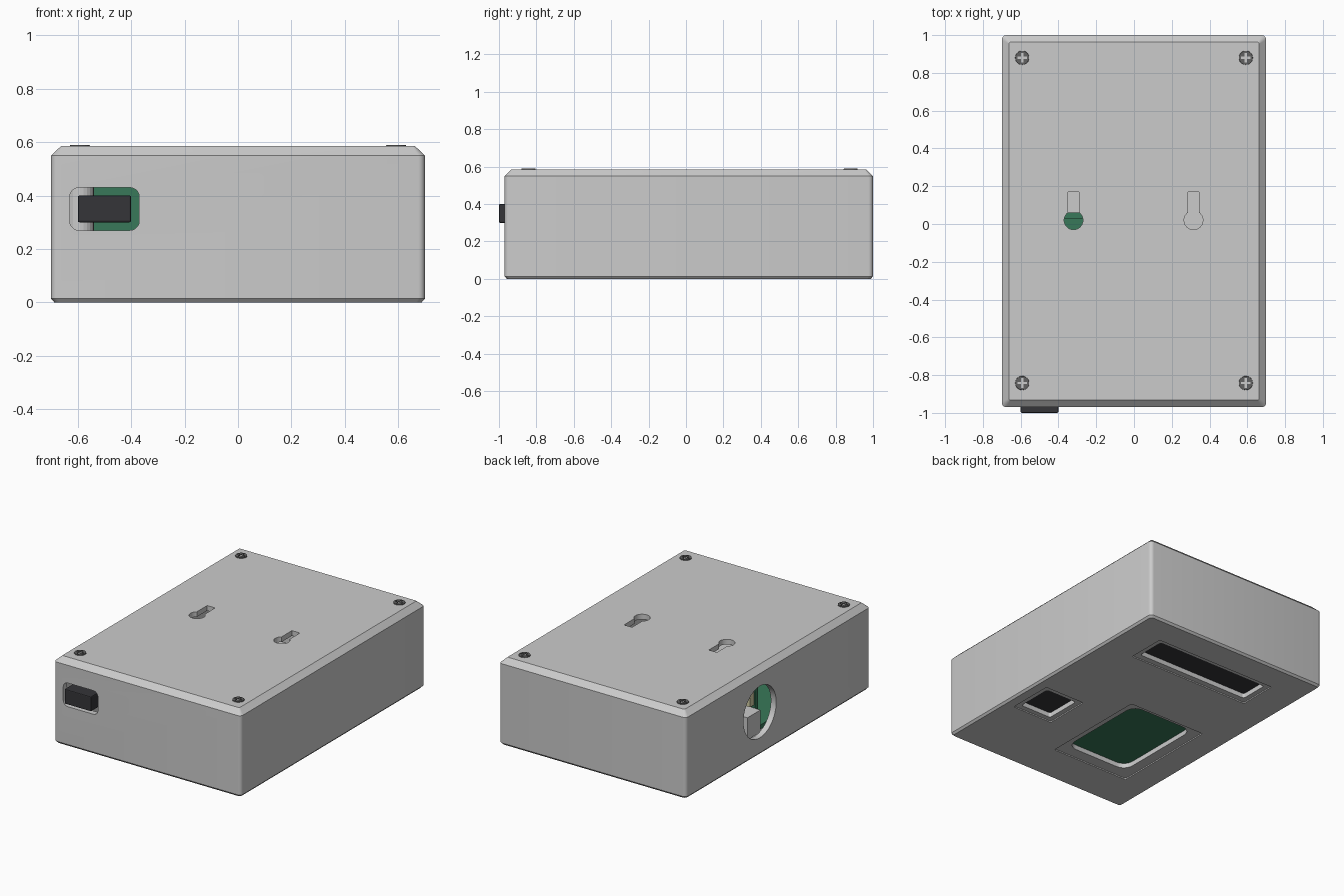
import bpy, bmesh, math
from mathutils import Matrix

if "Cube" in bpy.data.objects:
    bpy.data.objects.remove(bpy.data.objects["Cube"])


def material(name, rgb):
    m = bpy.data.materials.new(name)
    m.diffuse_color = (*rgb, 1)
    m.use_nodes = True
    m.node_tree.nodes["Principled BSDF"].inputs["Base Color"].default_value = m.diffuse_color
    return m


GREEN = material("board_green", (0.04, 0.19, 0.10))
BLACK = material("dark_plastic", (0.035, 0.035, 0.04))
CREAM = material("cream_plastic", (0.65, 0.62, 0.38))
STEEL = material("dark_steel", (0.12, 0.12, 0.12))


def finish(name, bm, mat=None):
    bmesh.ops.recalc_face_normals(bm, faces=bm.faces)
    me = bpy.data.meshes.new(name)
    bm.to_mesh(me)
    bm.free()
    ob = bpy.data.objects.new(name, me)
    bpy.context.collection.objects.link(ob)
    if mat:
        me.materials.append(mat)
    return ob


def rounded_rect(x0, x1, y0, y1, r, seg=5):
    pts = []
    corners = [(x1 - r, y1 - r), (x0 + r, y1 - r), (x0 + r, y0 + r), (x1 - r, y0 + r)]
    for k, (cx, cy) in enumerate(corners):
        for i in range(seg + 1):
            a = math.radians(90 * (k + i / seg))
            pts.append((cx + r * math.cos(a), cy + r * math.sin(a)))
    return pts


def loft(name, rect, rings, mat=None, matrix=None):
    """Stack rounded rectangles; each ring is (inset, radius, z)."""
    bm = bmesh.new()
    x0, x1, y0, y1 = rect
    loops = []
    for d, r, z in rings:
        pts = rounded_rect(x0 + d, x1 - d, y0 + d, y1 - d, r)
        loops.append([bm.verts.new((x, y, z)) for x, y in pts])
    for a, b in zip(loops, loops[1:]):
        for i in range(len(a)):
            j = (i + 1) % len(a)
            bm.faces.new((a[i], a[j], b[j], b[i]))
    bm.faces.new(loops[0])
    bm.faces.new(loops[-1])
    if matrix:
        bm.transform(matrix)
    return finish(name, bm, mat)


def box(name, x0, x1, y0, y1, z0, z1, mat=None, bevel=0.0):
    bm = bmesh.new()
    bmesh.ops.create_cube(bm, size=1)
    for v in bm.verts:
        v.co = ((x0 + x1) / 2 + v.co.x * (x1 - x0),
                (y0 + y1) / 2 + v.co.y * (y1 - y0),
                (z0 + z1) / 2 + v.co.z * (z1 - z0))
    if bevel:
        bmesh.ops.bevel(bm, geom=bm.edges[:], offset=bevel, segments=2,
                        profile=0.5, affect='EDGES')
    return finish(name, bm, mat)


def cylinder(name, x, y, z0, z1, r, mat=None, top=None, seg=24):
    bm = bmesh.new()
    bmesh.ops.create_cone(bm, cap_ends=True, segments=seg, radius1=r,
                          radius2=r if top is None else top, depth=z1 - z0)
    bm.transform(Matrix.Translation((x, y, (z0 + z1) / 2)))
    return finish(name, bm, mat)


def cut(ob, *cutters):
    for c in cutters:
        c.hide_render = True
        m = ob.modifiers.new("cut", 'BOOLEAN')
        m.operation, m.solver, m.object = 'DIFFERENCE', 'EXACT', c
        bpy.context.view_layer.objects.active = ob
        bpy.ops.object.modifier_apply(modifier=m.name)
        bpy.data.objects.remove(c)


def smooth(ob):
    bpy.ops.object.select_all(action='DESELECT')
    ob.select_set(True)
    bpy.context.view_layer.objects.active = ob
    bpy.ops.object.shade_smooth_by_angle(angle=math.radians(30))


OUTER = (-0.70, 0.70, -0.97, 1.0)

# hollow case, open at the top
case = loft("case", OUTER, [(0.012, 0.02, 0), (0, 0.025, 0.014), (0, 0.025, 0.55)])
cut(case, loft("cavity", (-0.66, 0.66, -0.93, 0.96), [(0, 0.01, 0.04), (0, 0.01, 0.7)]))

# underside windows: a shallow step around a through opening
windows = [((-0.46, 0.46, 0.53, 0.80), (-0.425, 0.425, 0.57, 0.768), 0.015),
           ((0.32, 0.625, -0.435, -0.115), (0.355, 0.59, -0.40, -0.15), 0.015),
           ((-0.505, 0.08, -0.685, 0.07), (-0.435, 0.04, -0.605, 0.045), 0.07)]
for step, hole, r in windows:
    cut(case, loft("step", step, [(0, 0.01, -0.1), (0, 0.01, 0.008)]),
        loft("opening", hole, [(0, r, -0.1), (0, r, 0.1)]))

# front socket window and round side opening
upright = Matrix.Rotation(math.radians(90), 4, 'X')
cut(case, loft("socket_window", (-0.63, -0.37, 0.27, 0.43),
               [(0, 0.035, 0.9), (0, 0.035, 1.1)], matrix=upright))
side = cylinder("side_hole", 0, 0, -0.1, 0.1, 0.175, seg=48)
side.data.transform(Matrix.Translation((-0.70, 0.21, 0.29)) @
                    Matrix.Rotation(math.radians(90), 4, 'Y'))
cut(case, side)
smooth(case)

# chamfered lid with two hanging keyholes
lid = loft("lid", OUTER, [(0, 0.025, 0.55), (0.037, 0.01, 0.585)])
for x in (-0.32, 0.315):
    cut(lid, cylinder("key_circle", x, 0.02, 0.5, 0.65, 0.05),
        box("key_slot", x - 0.03, x + 0.03, 0.02, 0.17, 0.5, 0.65))
smooth(lid)

# corner screws on hollow-free bosses
for x in (-0.592, 0.592):
    for y in (-0.842, 0.88):
        cylinder("screw_boss", x, y, 0.035, 0.548, 0.052)
        screw = cylinder("screw", x, y, 0.56, 0.590, 0.043, STEEL, top=0.036)
        cut(screw,
            box("cross_a", x - 0.026, x + 0.026, y - 0.006, y + 0.006, 0.575, 0.65),
            box("cross_b", x - 0.006, x + 0.006, y - 0.026, y + 0.026, 0.575, 0.65))

# panels behind the underside windows
box("long_display", -0.48, 0.48, 0.53, 0.81, 0.041, 0.07, BLACK)
box("small_sensor", 0.32, 0.63, -0.44, -0.11, 0.041, 0.07, BLACK)
box("main_board", -0.54, 0.15, -0.68, 0.06, 0.041, 0.07, GREEN)

# upright board, its connectors and the front plug
box("upright_board", -0.56, 0.0, 0.03, 0.06, 0.07, 0.46, GREEN)
box("cream_connector", -0.55, -0.42, 0.06, 0.10, 0.24, 0.38, CREAM)
box("metal_connector", -0.60, -0.46, 0.06, 0.20, 0.07, 0.22)
box("plug", -0.60, -0.40, -1.0, -0.90, 0.30, 0.40, BLACK, bevel=0.006)
